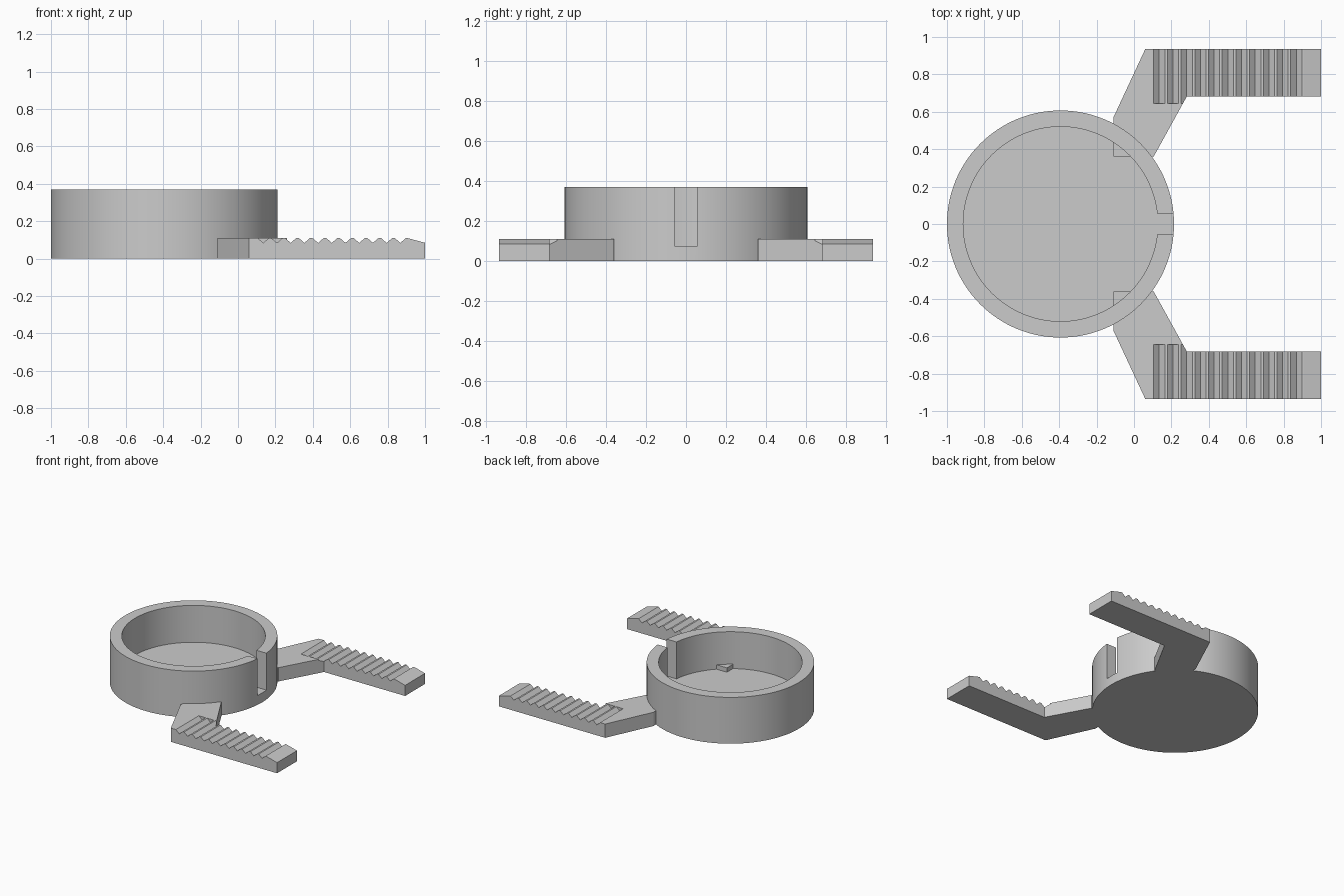
import bpy
import bmesh
from math import cos, sin, tau, radians

if "Cube" in bpy.data.objects:
    bpy.data.objects.remove(bpy.data.objects["Cube"], do_unlink=True)

grey = bpy.data.materials.new("light grey plastic")
grey.use_nodes = True
grey.diffuse_color = (0.6, 0.6, 0.6, 1)
grey.node_tree.nodes["Principled BSDF"].inputs["Base Color"].default_value = grey.diffuse_color

CUP_X, OUTER, INNER = -0.393, 0.607, 0.52
HEIGHT, FLOOR = 0.37, 0.075
ARM_TOP, GROOVE_Z = 0.11, 0.084


def finish(name, bm):
    bmesh.ops.recalc_face_normals(bm, faces=bm.faces)
    mesh = bpy.data.meshes.new(name)
    bm.to_mesh(mesh)
    bm.free()
    mesh.materials.append(grey)
    obj = bpy.data.objects.new(name, mesh)
    bpy.context.collection.objects.link(obj)
    return obj


def extrude(bm, points, offset):
    """Add a closed prism from a flat outline swept along offset."""
    face = bm.faces.new([bm.verts.new(p) for p in points])
    new = bmesh.ops.extrude_face_region(bm, geom=[face], use_keep_orig=True)["geom"]
    moved = [v for v in new if isinstance(v, bmesh.types.BMVert)]
    bmesh.ops.translate(bm, vec=offset, verts=moved)


def activate(obj):
    bpy.ops.object.select_all(action="DESELECT")
    obj.select_set(True)
    bpy.context.view_layer.objects.active = obj


def cut(obj, cutter):
    activate(obj)
    mod = obj.modifiers.new("cut", "BOOLEAN")
    mod.operation = "DIFFERENCE"
    mod.solver = "EXACT"
    mod.object = cutter
    bpy.ops.object.modifier_apply(modifier=mod.name)
    bpy.data.objects.remove(cutter, do_unlink=True)


# Round cup: stacked rings from the base, over the rim, to the inner floor
bm = bmesh.new()
SIDES = 128
rings = []
for r, z in ((OUTER, 0), (OUTER, HEIGHT), (INNER, HEIGHT), (INNER, FLOOR)):
    rings.append([bm.verts.new((CUP_X + r * cos(tau * i / SIDES), r * sin(tau * i / SIDES), z))
                  for i in range(SIDES)])
for low, high in zip(rings, rings[1:]):
    for i in range(SIDES):
        j = (i + 1) % SIDES
        bm.faces.new((low[i], low[j], high[j], high[i]))
bm.faces.new(rings[0])
bm.faces.new(rings[-1])
cup = finish("cup", bm)

# Slot through the cup wall, open at the rim
bm = bmesh.new()
extrude(bm, [(0.05, -0.057, FLOOR), (0.3, -0.057, FLOOR),
             (0.3, 0.057, FLOOR), (0.05, 0.057, FLOOR)], (0, 0, 0.5))
cut(cup, finish("slot_cutter", bm))
activate(cup)
bpy.ops.object.shade_smooth_by_angle(angle=radians(30))

# Bent arms with V grooves across the top and a sloping tip
outline = [(-0.11, 0.36), (0.105, 0.36), (0.283, 0.683), (1, 0.683),
           (1, 0.935), (0.06, 0.935), (-0.11, 0.57)]
for name, side in (("left_side_arm", 1), ("right_side_arm", -1)):
    bm = bmesh.new()
    extrude(bm, [(x, y * side, 0) for x, y in outline], (0, 0, ARM_TOP))
    arm = finish(name, bm)

    bm = bmesh.new()
    start, width, over = 0.105, 0.06, 0.02
    slope = (ARM_TOP - GROOVE_Z) / (width / 2)
    for i in range(11):
        mid = start + 0.0733 * i + width / 2
        half = width / 2
        extrude(bm, [(mid, 0.645 * side, GROOVE_Z),
                     (mid + half, 0.645 * side, ARM_TOP),
                     (mid + half, 0.645 * side, ARM_TOP + over),
                     (mid - half, 0.645 * side, ARM_TOP + over),
                     (mid - half, 0.645 * side, ARM_TOP)], (0, 0.4 * side, 0))
    extrude(bm, [(0.905, 0.6 * side, ARM_TOP), (1.1, 0.6 * side, 0.058),
                 (1.1, 0.6 * side, 0.2), (0.905, 0.6 * side, 0.2)], (0, 0.45 * side, 0))
    cut(arm, finish("groove_cutter", bm))
